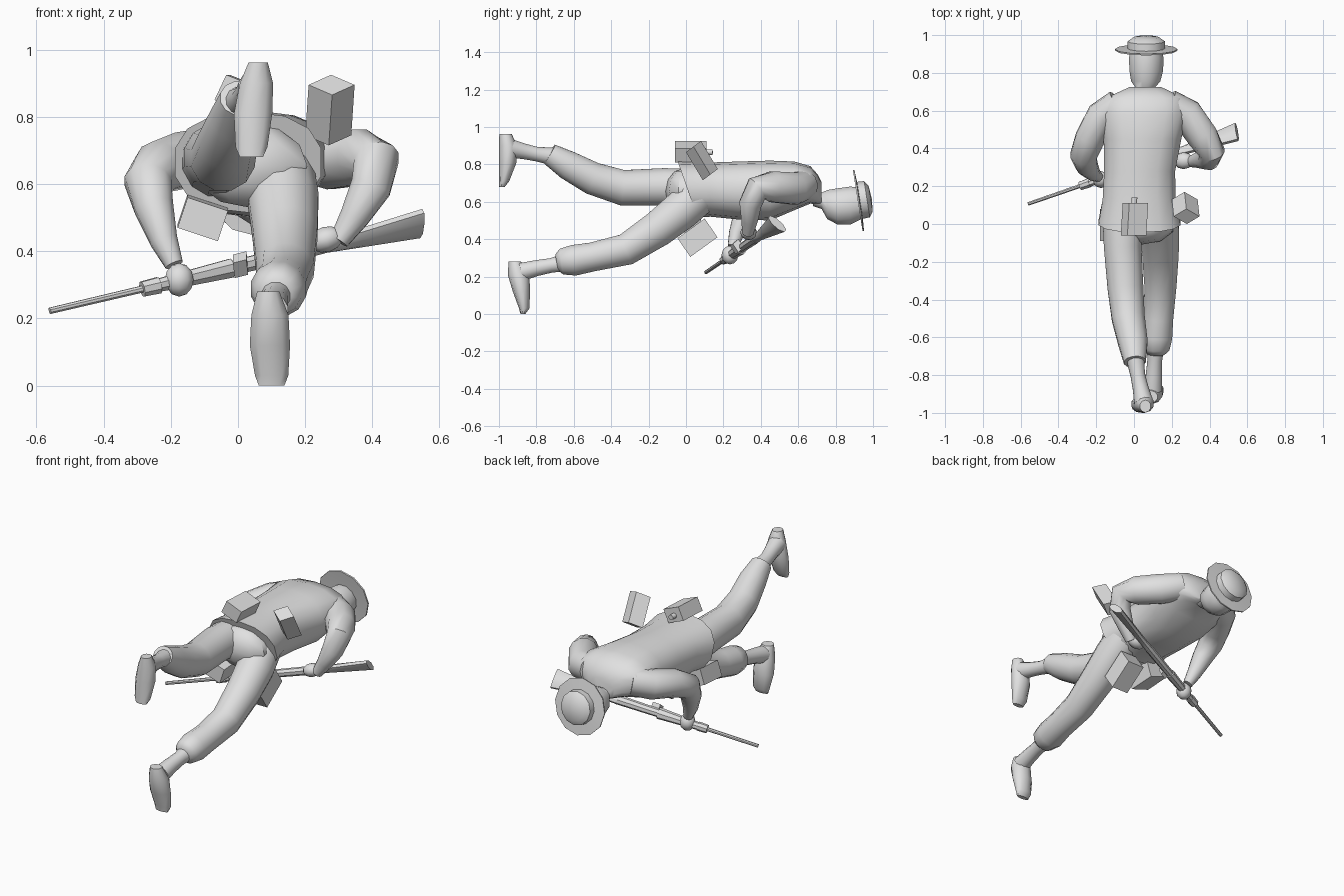
import bpy, bmesh, math
from mathutils import Vector as V, Matrix

grey = bpy.data.materials.new("plain grey")
grey.diffuse_color = (0.75, 0.75, 0.75, 1)


def finish(name, bm, angle=50):
    bmesh.ops.recalc_face_normals(bm, faces=bm.faces)
    me = bpy.data.meshes.new(name)
    bm.to_mesh(me)
    bm.free()
    me.materials.append(grey)
    ob = bpy.data.objects.new(name, me)
    bpy.context.collection.objects.link(ob)
    me.shade_smooth()
    me.set_sharp_from_angle(angle=math.radians(angle))
    return ob


def loft(name, rings, sides=12, ref=(1, 0, 0), normal=None, power=1.0, angle=50):
    """Skin rings of (x, y, z, radius along ref, other radius)."""
    bm = bmesh.new()
    pts = [V(r[:3]) for r in rings]
    loops = []
    for i, r in enumerate(rings):
        t = V(normal) if normal else pts[min(i + 1, len(pts) - 1)] - pts[max(i - 1, 0)]
        t.normalize()
        a = V(ref) - t * t.dot(V(ref))
        a.normalize()
        b = t.cross(a)
        loop = []
        for k in range(sides):
            w = 2 * math.pi * (k + 0.5) / sides
            c, s = math.cos(w), math.sin(w)
            c = math.copysign(abs(c) ** power, c)
            s = math.copysign(abs(s) ** power, s)
            loop.append(bm.verts.new(pts[i] + a * c * r[3] + b * s * r[-1]))
        loops.append(loop)
    for p, q in zip(loops, loops[1:]):
        for k in range(sides):
            j = (k + 1) % sides
            bm.faces.new((p[k], p[j], q[j], q[k]))
    bm.faces.new(loops[0])
    bm.faces.new(loops[-1])
    return finish(name, bm, angle)


def box(name, corner, u, v, w):
    """Box from one corner and three edge vectors."""
    bm = bmesh.new()
    bmesh.ops.create_cube(bm, size=1)
    u, v, w = V(u), V(v), V(w)
    for vert in bm.verts:
        c = vert.co + V((0.5, 0.5, 0.5))
        vert.co = V(corner) + u * c.x + v * c.y + w * c.z
    return finish(name, bm, 20)


def ball(name, loc, radii, turn=0.0):
    bm = bmesh.new()
    bmesh.ops.create_uvsphere(bm, u_segments=10, v_segments=6, radius=1)
    m = Matrix.Translation(loc) @ Matrix.Rotation(turn, 4, 'Y') @ Matrix.Diagonal((*radii, 1))
    bm.transform(m)
    return finish(name, bm)


# jacket with a slanted hem, and hips
jacket = loft("jacket", [(.03, .01, .665, .222, .15), (.027, .13, .665, .197, .145),
                         (.03, .28, .66, .192, .155), (.045, .45, .66, .21, .16),
                         (.052, .58, .685, .235, .13), (.055, .665, .69, .215, .1),
                         (.06, .705, .665, .13, .08), (.06, .725, .645, .085, .06)],
              sides=14, normal=(0, 1, 0), power=.85)
for vert in jacket.data.vertices:
    if vert.co.y < .05:
        vert.co.y -= .35 * (vert.co.z - .66)
ball("hips", (.035, -.01, .655), (.18, .10, .125))

# head
loft("head", [(.06, .68, .63, .06, .055), (.06, .725, .605, .055, .045),
              (.062, .755, .585, .08, .08), (.065, .81, .575, .092, .1),
              (.065, .88, .58, .095, .105), (.065, .94, .59, .08, .085)],
     normal=(0, 1, 0))

# hat, turned profile of brim and crown
bm = bmesh.new()
profile = [(0, -.005), (.1, -.005), (.165, -.008), (.166, 0), (.1, .004),
           (.098, .042), (.07, .062), (0, .068)]
ring = [bm.verts.new((r, 0, h)) for r, h in profile]
edges = [bm.edges.new(e) for e in zip(ring, ring[1:])]
bmesh.ops.spin(bm, geom=ring + edges, axis=(0, 0, 1), cent=(0, 0, 0),
               angle=2 * math.pi, steps=12)
bmesh.ops.remove_doubles(bm, verts=bm.verts, dist=1e-4)
axis = V((0, .987, .157)).to_track_quat('Z', 'X').to_matrix().to_4x4()
bm.transform(Matrix.Translation((.065, .926, .607)) @ axis)
finish("hat", bm, 35)

# raised leg
loft("raised_trouser_leg", [(-.06, .05, .67, .11), (-.06, -.12, .68, .103),
                            (-.045, -.34, .675, .098), (-.03, -.5, .725, .09),
                            (-.005, -.63, .795, .08), (.005, -.73, .855, .06)])
loft("raised_ankle", [(.005, -.7, .84, .05), (.02, -.8, .855, .04), (.035, -.87, .87, .043),
                      (.05, -.94, .885, .052)])
loft("raised_boot", [(.06, -.965, .962, .03, .033), (.055, -.951, .9, .052, .049),
                     (.045, -.953, .81, .06, .047), (.04, -.972, .71, .05, .027),
                     (.04, -.984, .68, .036, .015)], sides=10, normal=(0, 0, -1))

# lowered leg
loft("lowered_trouser_leg", [(.12, .06, .63, .11), (.135, -.03, .55, .108),
                             (.14, -.15, .455, .1), (.14, -.32, .345, .088),
                             (.13, -.5, .305, .08), (.12, -.6, .287, .085),
                             (.118, -.665, .28, .072), (.117, -.69, .275, .045)])
loft("lowered_ankle", [(.115, -.64, .275, .05), (.11, -.72, .26, .04), (.105, -.8, .245, .044),
                       (.1, -.88, .225, .05)])
loft("lowered_boot", [(.09, -.915, .28, .035, .033), (.095, -.895, .21, .058, .058),
                      (.095, -.88, .12, .063, .046), (.1, -.865, .03, .052, .028),
                      (.1, -.872, 0, .04, .013)], sides=10, normal=(0, 0, -1))

# arms and hands
loft("left_sleeve", [(-.08, .635, .69, .08), (-.17, .57, .67, .085), (-.235, .45, .65, .08),
                     (-.268, .36, .605, .072), (-.25, .31, .53, .06),
                     (-.22, .27, .43, .042), (-.19, .25, .36, .028)])
loft("right_sleeve", [(.18, .635, .69, .08), (.28, .58, .67, .088), (.365, .46, .68, .085),
                      (.412, .38, .67, .07), (.395, .345, .59, .062),
                      (.345, .34, .5, .045), (.3, .33, .43, .03)])
ball("left_hand", (-.175, .235, .315), (.045, .045, .05))
ball("right_hand", (.262, .335, .435), (.055, .045, .038), -.3)


# rifle along one slanted line
def rifle_part(name, stations, sides=8):
    rows = [(x, .11 + (x + .55) * .345, .225 + (x + .55) * .235, h, w) for x, h, w in stations]
    loft(name, rows, sides, ref=(0, -.75, .6), angle=35)


rifle_part("rifle_barrel", [(-.56, .01, .01), (-.25, .011, .011)])
rifle_part("rifle_band", [(-.285, .024, .024), (-.235, .026, .026)])
rifle_part("rifle_fore_stock", [(-.24, .022, .02), (-.02, .034, .028)])
rifle_part("rifle_receiver", [(-.03, .024, .022), (.2, .028, .024)])
rifle_part("rifle_butt", [(.19, .028, .022), (.26, .025, .02), (.36, .038, .021), (.545, .062, .022)])
box("rifle_magazine", (-.01, .265, .32), (.04, .015, .01), (0, .03, .025), (-.005, -.03, .045))

# pouches and flask
box("right_pouch", (.28, 0, .865), (-.01, .09, -.15), (-.07, .04, .03), (.067, .04, .03))
box("back_flask", (-.035, -.06, .925), (.1, 0, -.04), (-.035, 0, -.075), (.01, .17, 0))
loft("flask_cap", [(0, .10, .865, .016), (.003, .142, .865, .016)], sides=8)
box("left_belly_pouch", (-.15, -.09, .56), (.12, 0, -.04), (-.03, 0, -.09), (0, .17, .01))
box("right_belly_pouch", (.07, -.045, .405), (0, .145, .105), (0, .068, -.1), (.11, 0, 0))
